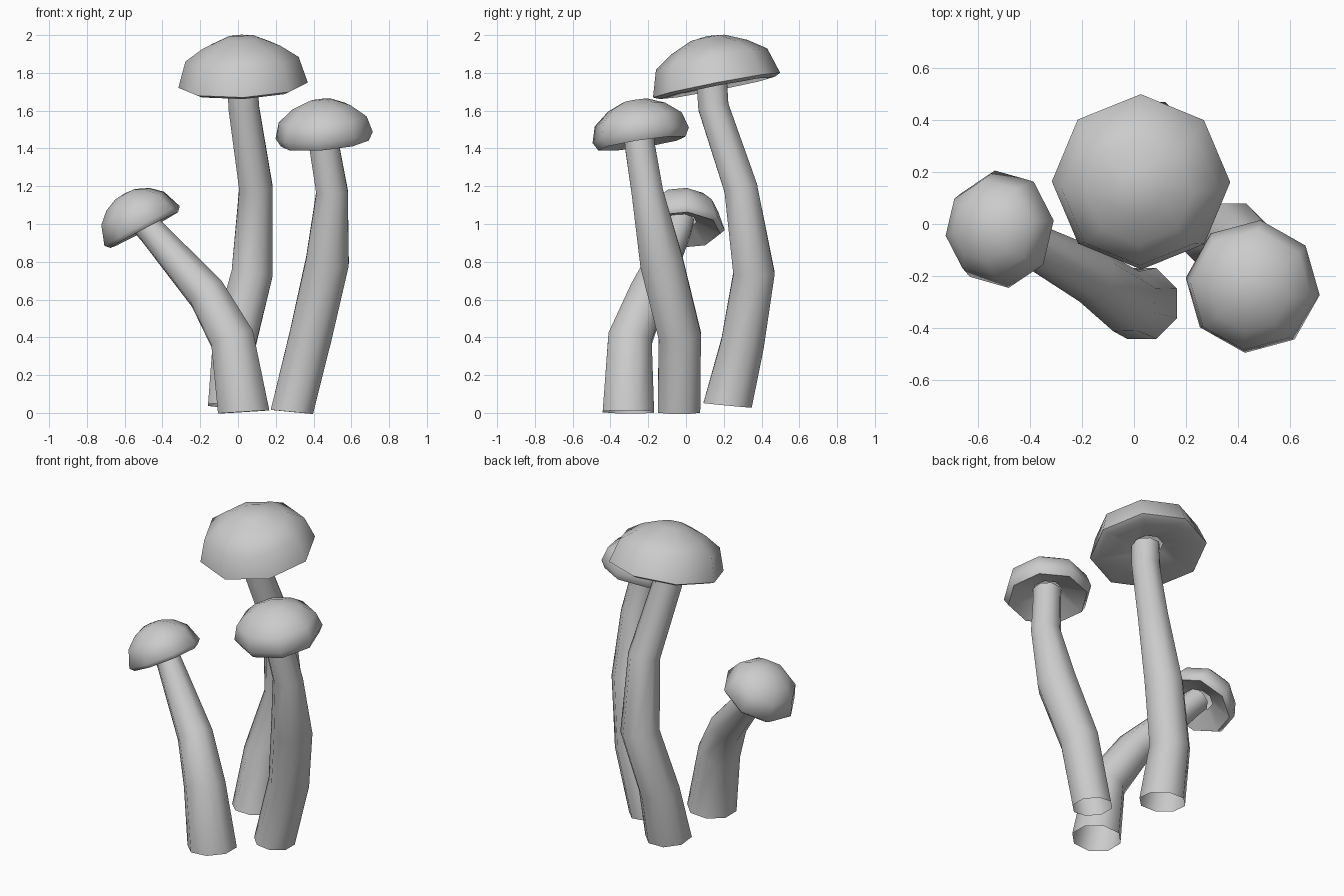
import bpy, bmesh, math
from mathutils import Vector

if "Cube" in bpy.data.objects:
    bpy.data.objects.remove(bpy.data.objects["Cube"])

SIDES = 8
UP = Vector((0, 0, 1))


def ring(bm, centre, axis, radius, phase):
    q = UP.rotation_difference(axis)
    return [bm.verts.new(centre + q @ Vector((radius * math.cos(phase + i * math.tau / SIDES),
                                              radius * math.sin(phase + i * math.tau / SIDES), 0)))
            for i in range(SIDES)]


def bridge(bm, a, b):
    for i in range(SIDES):
        j = (i + 1) % SIDES
        bm.faces.new((a[i], a[j], b[j], b[i]))


def finish(bm, name):
    mesh = bpy.data.meshes.new(name)
    bm.to_mesh(mesh)
    bm.free()
    ob = bpy.data.objects.new(name, mesh)
    bpy.context.collection.objects.link(ob)
    bpy.ops.object.select_all(action='DESELECT')
    ob.select_set(True)
    bpy.context.view_layer.objects.active = ob
    bpy.ops.object.shade_smooth_by_angle(angle=math.radians(60))


# Stem: tapered tube along a bent path of (x, y, z, radius), open at the ends
def stem(name, path):
    bm = bmesh.new()
    pts = [Vector(p[:3]) for p in path]
    prev = None
    for k, p in enumerate(pts):
        before = (p - pts[k - 1]).normalized() if k else UP * 1.5
        after = (pts[k + 1] - p).normalized() if k + 1 < len(pts) else before
        cur = ring(bm, p, (before + after).normalized(), path[k][3] * 1.03, math.pi / 8)
        if prev:
            bridge(bm, prev, cur)
        prev = cur
    finish(bm, name)


# Cap: profile of (radius, height) rings revolved about a leaning axis
def cap(name, centre, axis, profile, apex, phase=0):
    bm = bmesh.new()
    c, n = Vector(centre), Vector(axis).normalized()
    prev = None
    for r, h in profile:
        cur = ring(bm, c + n * h, n, r, math.radians(phase))
        if prev:
            bridge(bm, prev, cur)
        prev = cur
    top = bm.verts.new(c + n * apex)
    for i in range(SIDES):
        bm.faces.new((prev[i], prev[(i + 1) % SIDES], top))
    finish(bm, name)


# Tall mushroom
stem("tall_stem", [(-.03, .22, .04, .135), (-.02, .30, .37, .12), (.075, .36, .74, .115),
                   (.095, .29, 1.19, .093), (.03, .145, 1.62, .085), (.025, .135, 1.78, .085)])
cap("tall_cap", (.027, .162, 1.735), (-.04, -.19, .98),
    [(.09, .04), (.31, -.015), (.343, 0), (.30, .14), (.205, .205), (.09, .255)], .265)

# Middle mushroom
stem("middle_stem", [(.285, -.037, .005, .118), (.385, -.033, .41, .118), (.473, -.13, .80, .12),
                     (.498, -.205, 1.17, .088), (.455, -.245, 1.42, .083), (.45, -.25, 1.49, .083)])
cap("middle_cap", (.456, -.24, 1.47), (-.087, -.15, .985),
    [(.085, .02), (.235, -.045), (.26, 0), (.235, .085), (.155, .15), (.07, .185)], .19, -7)

# Short leaning mushroom
stem("short_stem", [(.03, -.305, .005, .143), (-.03, -.297, .39, .122), (-.165, -.20, .63, .105),
                    (-.46, -.045, .965, .075), (-.51, -.03, 1.02, .075)])
cap("short_cap", (-.508, -.02, .99), (-.47, .03, .88),
    [(.075, .03), (.205, -.025), (.228, 0), (.19, .105), (.13, .16), (.06, .19)], .195, 8)
